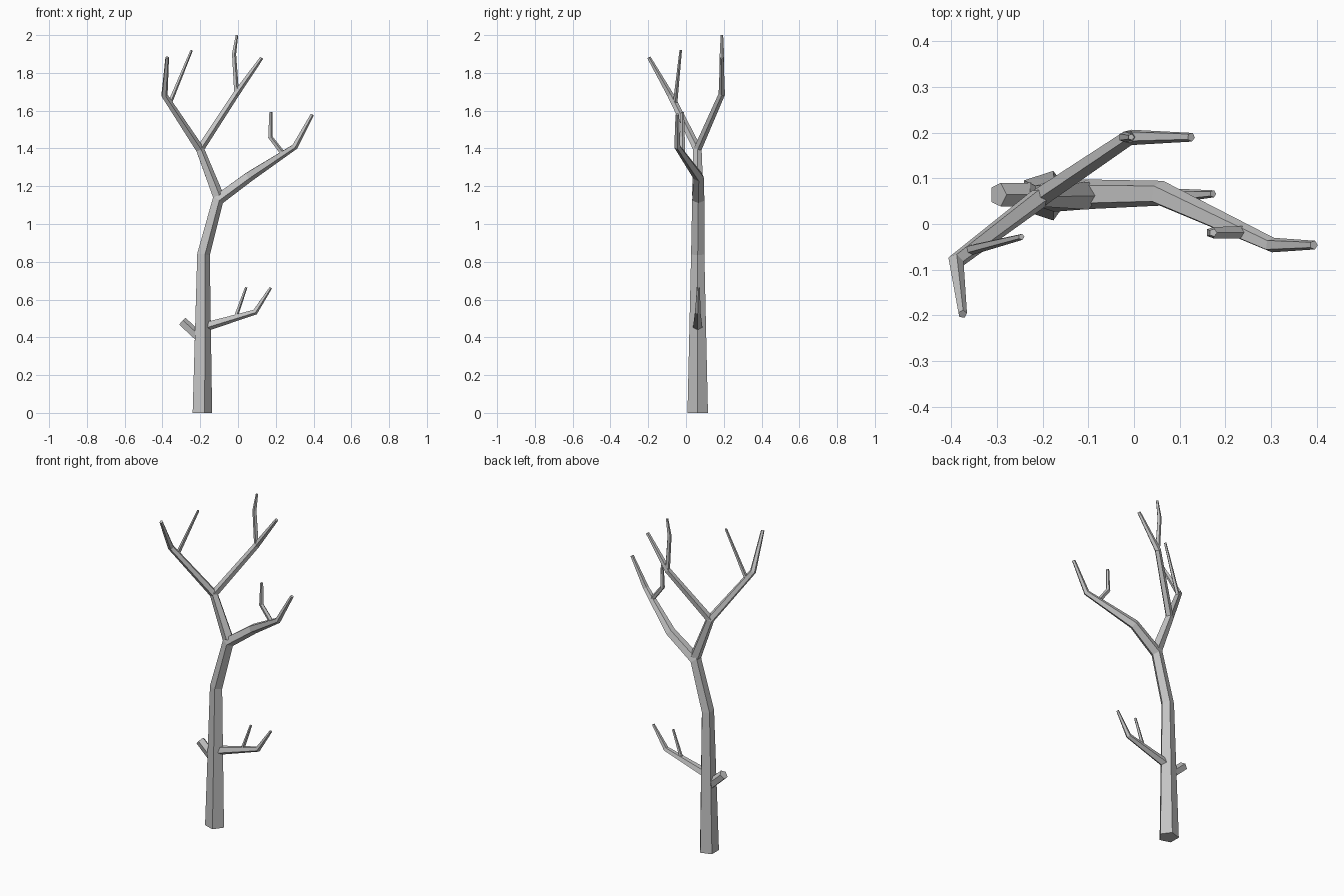
import bpy, bmesh
from math import cos, sin, tau
from mathutils import Vector

if "Cube" in bpy.data.objects:
    bpy.data.objects.remove(bpy.data.objects["Cube"], do_unlink=True)

bark = bpy.data.materials.new("grey_bark")
bark.use_nodes = True
grey = (0.55, 0.55, 0.55, 1)
bark.diffuse_color = grey
bark.node_tree.nodes["Principled BSDF"].inputs["Base Color"].default_value = grey

SIDES = 5


def limb(name, *points):
    """Tapered five-sided limb through (x, y, z, radius) points, mitred at bends."""
    pos = [Vector(p[:3]) for p in points]
    bm = bmesh.new()
    rings = []
    heading = Vector((0, 0, 1))
    side, up = Vector((1, 0, 0)), Vector((0, 1, 0))
    for i, p in enumerate(pos):
        before = (p - pos[i - 1]).normalized() if i else None
        after = (pos[i + 1] - p).normalized() if i + 1 < len(pos) else None
        tangent = ((before or after) + (after or before)).normalized()
        if name == "trunk_and_right_bough" and i == 0:
            tangent = Vector((0, 0, 1))      # level cut at the ground
        turn = heading.rotation_difference(tangent)
        side, up, heading = turn @ side, turn @ up, tangent
        r = points[i][3]
        rings.append([bm.verts.new(p + r * (side * cos(tau * k / SIDES) + up * sin(tau * k / SIDES)))
                      for k in range(SIDES)])
    for low, high in zip(rings, rings[1:]):
        for k in range(SIDES):
            n = (k + 1) % SIDES
            bm.faces.new((low[k], low[n], high[n], high[k]))
    bm.faces.new(rings[0][::-1])
    bm.faces.new(rings[-1])
    mesh = bpy.data.meshes.new(name)
    bm.to_mesh(mesh)
    bm.free()
    mesh.materials.append(bark)
    obj = bpy.data.objects.new(name, mesh)
    bpy.context.scene.collection.objects.link(obj)


# Trunk, bending over into the right-hand bough
limb("trunk_and_right_bough",
     (-.194, .062, 0, .057), (-.186, .062, .84, .037), (-.108, .065, 1.13, .034),
     (.055, .067, 1.25, .029), (.30, -.046, 1.41, .017), (.393, -.046, 1.58, .01))
limb("right_bough_twig",
     (.235, -.018, 1.375, .014), (.17, -.019, 1.46, .013), (.173, -.019, 1.592, .009))

# Upper fork
limb("left_bough",
     (-.108, .062, 1.15, .032), (-.203, .06, 1.395, .024),
     (-.39, -.082, 1.68, .018), (-.375, -.197, 1.882, .01))
limb("left_bough_twig", (-.36, -.057, 1.645, .012), (-.246, -.028, 1.92, .007))
limb("back_bough",
     (-.203, .06, 1.395, .022), (-.01, .19, 1.69, .018), (.125, .19, 1.88, .01))
limb("back_bough_twig",
     (-.008, .19, 1.68, .014), (-.022, .19, 1.9, .012), (-.006, .19, 2.0, .007))

# Low branch and broken stub
limb("low_branch",
     (-.165, .062, .46, .026), (.09, .062, .535, .016), (.173, .066, .663, .008))
limb("low_branch_twig", (-.012, .062, .51, .011), (.043, .062, .665, .007))
limb("broken_stub", (-.19, .064, .385, .028), (-.297, .064, .484, .027))
